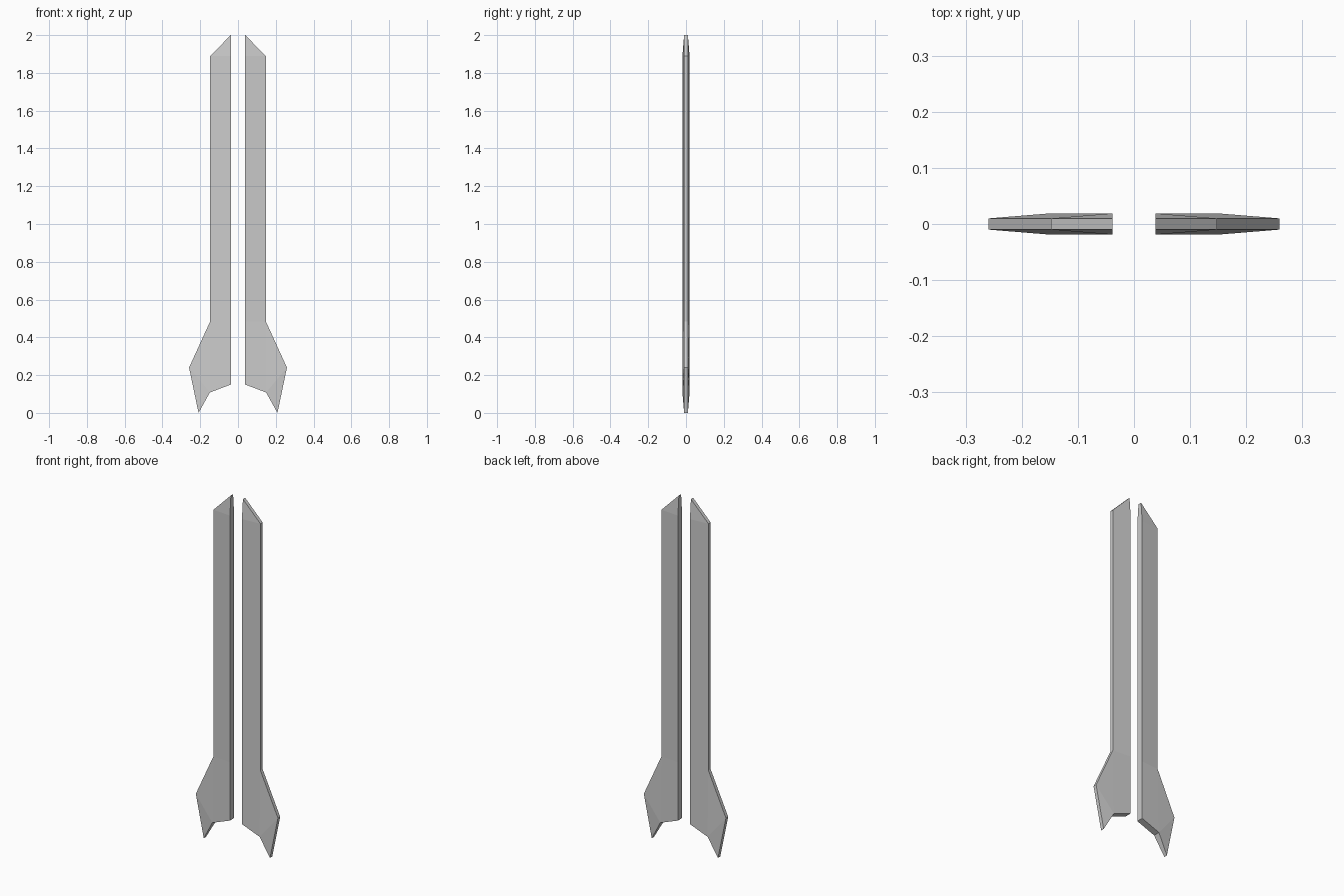
import bpy, bmesh

if "Cube" in bpy.data.objects:
    bpy.data.objects.remove(bpy.data.objects["Cube"])

# Half-blade profile points: x, z, half thickness in y
P = {
    "tip": (0.038, 2.0, 0.010),
    "spine_top": (0.038, 1.889, 0.019),
    "spine_mid": (0.038, 0.483, 0.019),
    "spine_foot": (0.038, 0.15, 0.019),
    "notch": (0.149, 0.108, 0.019),
    "barb": (0.209, 0.0, 0.010),
    "fin": (0.259, 0.24, 0.010),
    "edge_low": (0.148, 0.483, 0.010),
    "edge_top": (0.148, 1.889, 0.010),
}
# Facets of one broad side, and the rim that joins both sides
FACETS = [
    ("tip", "spine_top", "edge_top"),
    ("spine_top", "spine_mid", "edge_low", "edge_top"),
    ("spine_mid", "spine_foot", "notch", "edge_low"),
    ("notch", "barb", "fin"),
    ("notch", "fin", "edge_low"),
]


def make_blade(name, side):
    bm = bmesh.new()
    front = {k: bm.verts.new((side * x, -t, z)) for k, (x, z, t) in P.items()}
    back = {k: bm.verts.new((side * x, t, z)) for k, (x, z, t) in P.items()}
    for facet in FACETS:
        bm.faces.new([front[k] for k in facet])
        bm.faces.new([back[k] for k in reversed(facet)])
    rim = list(P)
    for a, b in zip(rim, rim[1:] + rim[:1]):
        bm.faces.new((front[a], front[b], back[b], back[a]))
    bmesh.ops.recalc_face_normals(bm, faces=bm.faces)
    mesh = bpy.data.meshes.new(name)
    bm.to_mesh(mesh)
    bm.free()
    bpy.context.collection.objects.link(bpy.data.objects.new(name, mesh))


# Two mirrored blade halves with a gap between them
make_blade("right_blade_half", 1)
make_blade("left_blade_half", -1)
